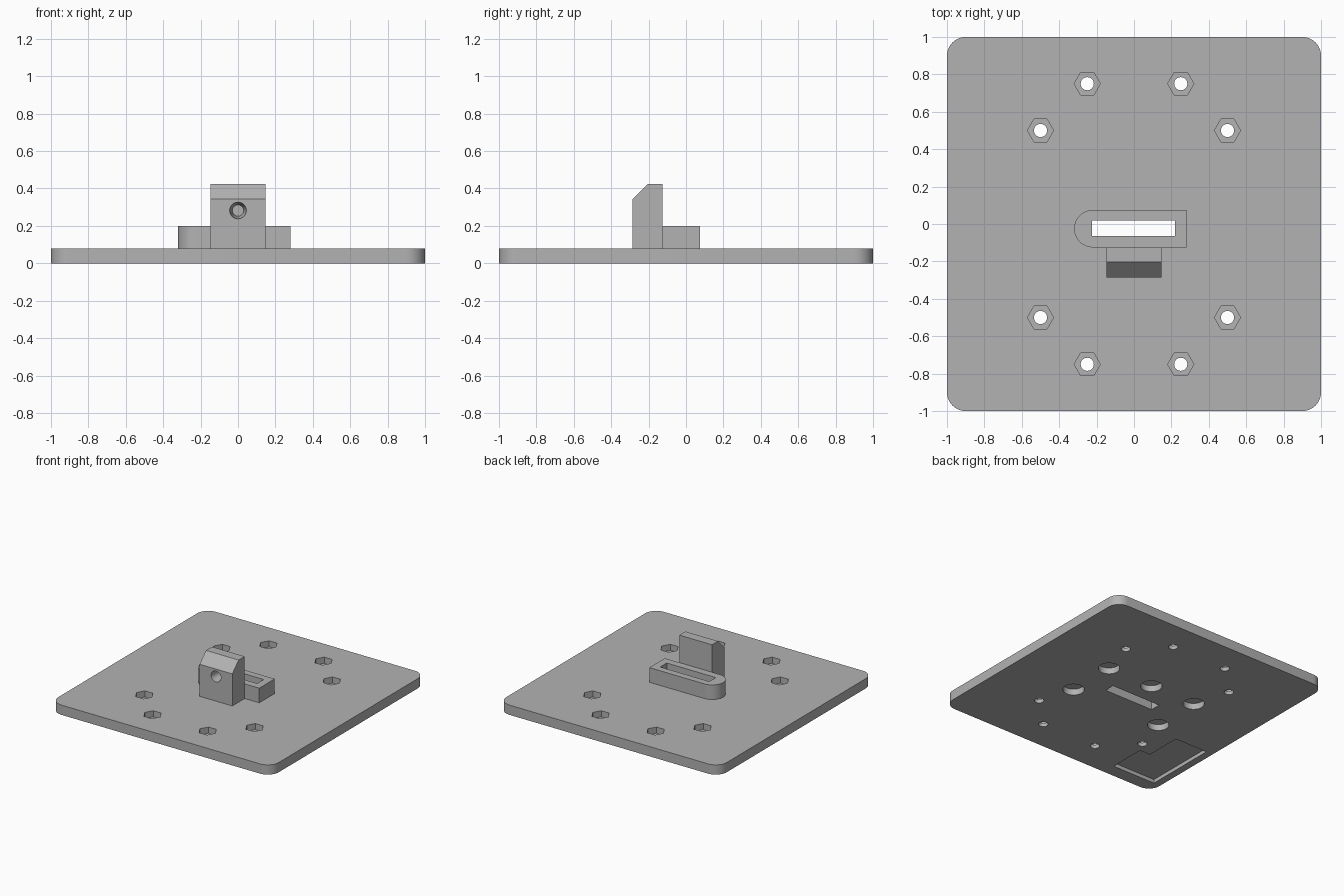
import bpy
import bmesh
from math import pi, cos, sin, radians
from mathutils import Matrix

cube = bpy.data.objects.get("Cube")
if cube:
    bpy.data.objects.remove(cube, do_unlink=True)

grey = bpy.data.materials.new("plain grey")
grey.use_nodes = True
grey.diffuse_color = (0.45, 0.45, 0.45, 1)
grey.node_tree.nodes["Principled BSDF"].inputs["Base Color"].default_value = (0.45, 0.45, 0.45, 1)


def arc(cx, cy, r, start, end, steps):
    angles = [radians(start + (end - start) * i / steps) for i in range(steps + 1)]
    return [(cx + r * cos(a), cy + r * sin(a)) for a in angles]


def rect(x0, x1, y0, y1):
    return [(x0, y0), (x1, y0), (x1, y1), (x0, y1)]


def add_object(name, bm):
    bmesh.ops.recalc_face_normals(bm, faces=bm.faces)
    mesh = bpy.data.meshes.new(name)
    bm.to_mesh(mesh)
    bm.free()
    mesh.materials.append(grey)
    obj = bpy.data.objects.new(name, mesh)
    bpy.context.collection.objects.link(obj)
    return obj


def prism(name, outline, z0, z1):
    bm = bmesh.new()
    face = bm.faces.new([bm.verts.new((x, y, z0)) for x, y in outline])
    top = bmesh.ops.extrude_face_region(bm, geom=[face])["geom"]
    verts = [v for v in top if isinstance(v, bmesh.types.BMVert)]
    bmesh.ops.translate(bm, verts=verts, vec=(0, 0, z1 - z0))
    return add_object(name, bm)


def round_cutter(x, y, r, z0, z1, sides=32):
    return prism("cutter", arc(x, y, r, 0, 360 - 360 / sides, sides - 1), z0, z1)


def cut(target, cutters):
    for cutter in cutters:
        cutter.hide_render = True
        mod = target.modifiers.new("cut", "BOOLEAN")
        mod.operation = "DIFFERENCE"
        mod.solver = "EXACT"
        mod.object = cutter
        bpy.context.view_layer.objects.active = target
        bpy.ops.object.modifier_apply(modifier=mod.name)
        bpy.data.objects.remove(cutter, do_unlink=True)


def smooth(obj):
    bpy.ops.object.select_all(action="DESELECT")
    obj.select_set(True)
    bpy.context.view_layer.objects.active = obj
    bpy.ops.object.shade_smooth_by_angle(angle=radians(30))


THICK = 0.08
SLOT = rect(-0.225, 0.22, -0.065, 0.02)

# Base plate with rounded corners
corners = [(0.9, 0.9, 0), (-0.9, 0.9, 90), (-0.9, -0.9, 180), (0.9, -0.9, 270)]
outline = [p for x, y, a in corners for p in arc(x, y, 0.1, a, a + 90, 10)]
plate = prism("base_plate", outline, 0, THICK)

# Bolt holes with hexagonal nut pockets on top
cutters = []
for sx in (-1, 1):
    for sy in (-1, 1):
        for x, y in ((0.25, 0.75), (0.5, 0.5)):
            cutters.append(round_cutter(sx * x, sy * y, 0.035, -0.1, 0.2))
            cutters.append(round_cutter(sx * x, sy * y, 0.07, 0.03, 0.2, sides=6))

# Round blind recesses on the underside
for x, y in ((-0.41, -0.21), (-0.41, 0.2), (0, 0.2), (0.41, 0.2), (0.41, -0.21)):
    cutters.append(round_cutter(x, y, 0.08, -0.1, 0.05))

# Shallow stepped recess in one underside corner
step = [(-0.94, -0.89), (-0.55, -0.89), (-0.55, -0.585),
        (-0.645, -0.585), (-0.645, -0.285), (-0.94, -0.285)]
cutters.append(prism("cutter", step, -0.1, 0.03))
cutters.append(prism("cutter", SLOT, -0.1, 0.2))
cut(plate, cutters)
smooth(plate)

# Slotted guide with one rounded end
guide_outline = [(0.28, -0.125), (0.28, 0.075)] + arc(-0.22, -0.025, 0.1, 90, 270, 24)
guide = prism("slot_guide", guide_outline, THICK, 0.2)
cut(guide, [prism("cutter", SLOT, 0, 0.3)])
smooth(guide)

# Upright block with a chamfered front top edge, extruded along x
side = [(-0.285, THICK), (-0.125, THICK), (-0.125, 0.425), (-0.203, 0.425), (-0.285, 0.343)]
block = prism("upright_block", side, -0.148, 0.148)
block.data.transform(Matrix(((0, 0, 1, 0), (1, 0, 0, 0), (0, 1, 0, 0), (0, 0, 0, 1))))

# Tapered blind hole in the block's front
bm = bmesh.new()
bmesh.ops.create_cone(bm, cap_ends=True, segments=32, radius1=0.046, radius2=0.03, depth=0.12,
                      matrix=Matrix.Translation((0, -0.236, 0.282)) @ Matrix.Rotation(-pi / 2, 4, "X"))
cut(block, [add_object("cutter", bm)])
smooth(block)
